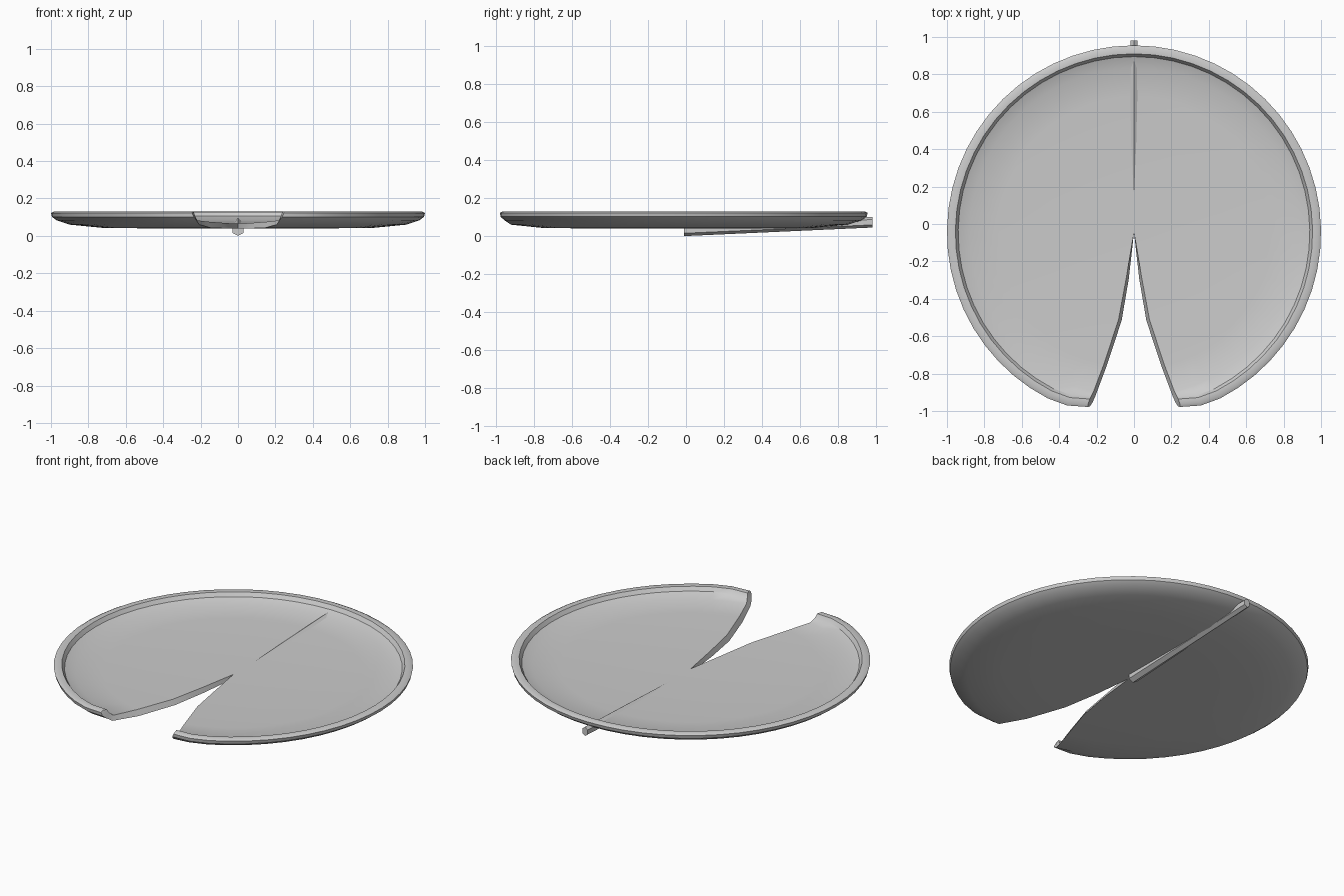
import bpy, bmesh, math

if "Cube" in bpy.data.objects:
    bpy.data.objects.remove(bpy.data.objects["Cube"])

CENTRE_Y = -0.045
SEGMENTS = 52

grey = bpy.data.materials.new("plain grey")
grey.use_nodes = True
grey.diffuse_color = (0.6, 0.6, 0.6, 1)
grey.node_tree.nodes["Principled BSDF"].inputs["Base Color"].default_value = (0.6, 0.6, 0.6, 1)


def make_object(name, bm, angle):
    bmesh.ops.recalc_face_normals(bm, faces=bm.faces)
    mesh = bpy.data.meshes.new(name)
    bm.to_mesh(mesh)
    bm.free()
    mesh.materials.append(grey)
    obj = bpy.data.objects.new(name, mesh)
    bpy.context.collection.objects.link(obj)
    bpy.ops.object.select_all(action='DESELECT')
    obj.select_set(True)
    bpy.context.view_layer.objects.active = obj
    bpy.ops.object.shade_smooth_by_angle(angle=math.radians(angle))
    return obj


# Leaf pad: matching (radius, height, notch half width) rows above and below
top = [(0, .066, 0), (.25, .067, .042), (.475, .070, .083), (.725, .076, .162),
       (.88, .083, .217), (.94, .105, .238), (.955, .128, .245), (.985, .13, .255)]
bottom = [(0, .040, 0), (.25, .040, .028), (.475, .040, .066), (.725, .043, .145),
          (.9, .060, .207), (.97, .083, .230), (.995, .102, .245), (1.0, .122, .255)]


def ring(bm, row):
    """One arc of points around the pad, open at the notch in front."""
    r, z, half = row
    if r == 0:
        return [bm.verts.new((0, CENTRE_Y, z))] * (SEGMENTS + 1)
    gap = math.asin(half / r)
    verts = []
    for i in range(SEGMENTS + 1):
        a = gap + (math.tau - 2 * gap) * i / SEGMENTS
        end = min(i, SEGMENTS - i)
        # round off the rim beside the notch
        k = {0: .965, 1: .992}.get(end, 1) if r > .9 else 1
        verts.append(bm.verts.new((r * k * math.sin(a), CENTRE_Y - r * k * math.cos(a), z)))
    return verts


def face(bm, *verts):
    unique = list(dict.fromkeys(verts))
    if len(unique) > 2:
        bm.faces.new(unique)


bm = bmesh.new()
upper = [ring(bm, row) for row in top]
lower = [ring(bm, row) for row in bottom]
loop = lower + upper[::-1]
for a, b in zip(loop, loop[1:]):
    for i in range(SEGMENTS):
        face(bm, a[i], a[i + 1], b[i + 1], b[i])
# Notch walls
for side in (0, SEGMENTS):
    for j in range(len(top) - 1):
        face(bm, lower[j][side], lower[j + 1][side], upper[j + 1][side], upper[j][side])
make_object("leaf_pad", bm, 32)

# Stem: a tapering six sided bar rising towards the back
bm = bmesh.new()
ends = []
for y, z, width, height in ((-.01, .03, .033, .03), (.98, .073, .021, .028)):
    ends.append([bm.verts.new((width * math.sin(k * math.pi / 3), y,
                               z + height * math.cos(k * math.pi / 3))) for k in range(6)])
for k in range(6):
    n = (k + 1) % 6
    bm.faces.new((ends[0][k], ends[0][n], ends[1][n], ends[1][k]))
for end in ends:
    bm.faces.new(end)
make_object("stem", bm, 30)
